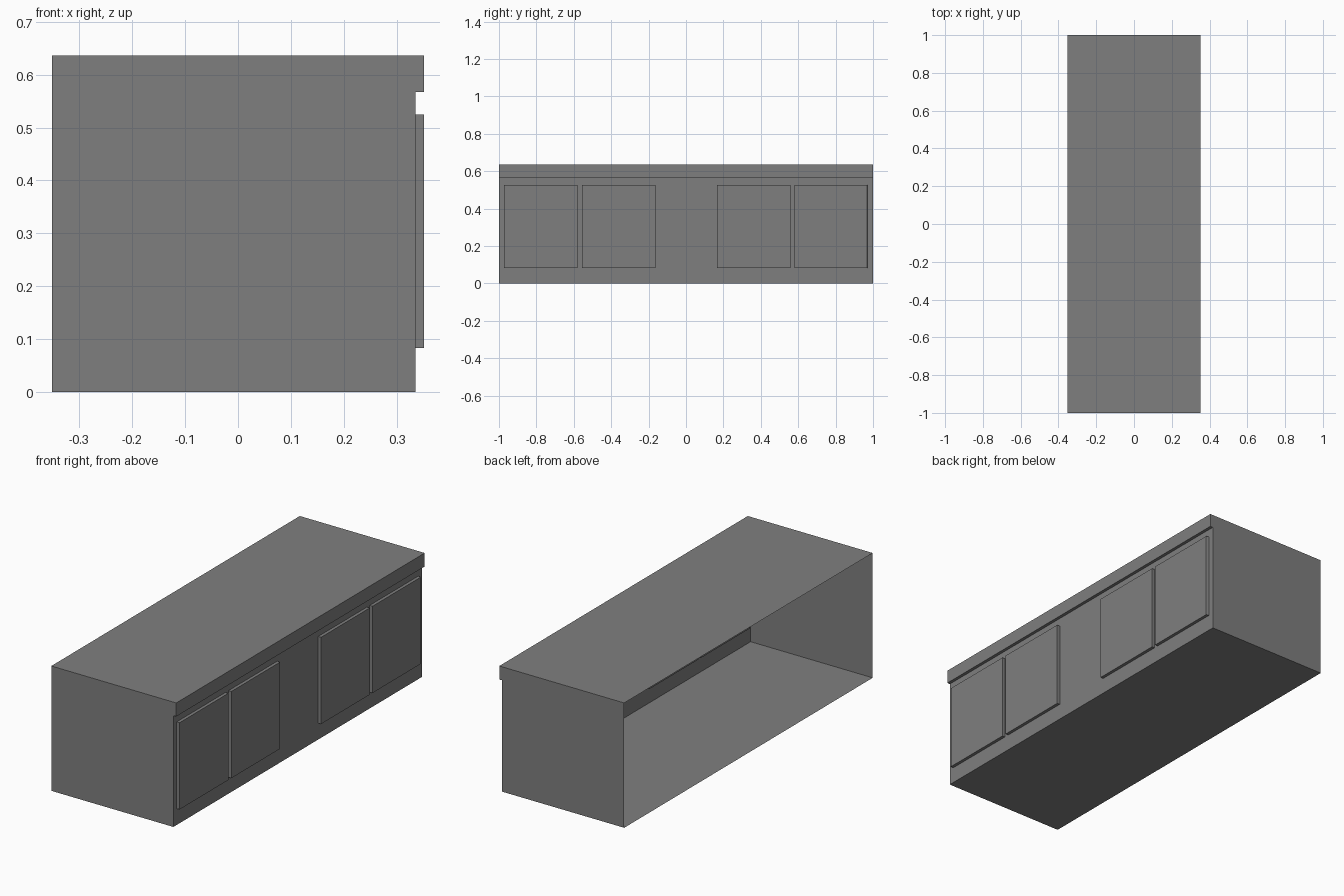
import bpy, bmesh

if "Cube" in bpy.data.objects:
    bpy.data.objects.remove(bpy.data.objects["Cube"])

grey = bpy.data.materials.new("mid_grey")
grey.diffuse_color = (0.212, 0.212, 0.212, 1)
grey.use_nodes = True
grey.node_tree.nodes["Principled BSDF"].inputs["Base Color"].default_value = grey.diffuse_color

BACK, PANEL, FRONT = -0.352, 0.336, 0.352
LIP_Z, TOP_Z = 0.567, 0.636


def finish(bm, name):
    me = bpy.data.meshes.new(name)
    bm.to_mesh(me)
    bm.free()
    me.materials.append(grey)
    ob = bpy.data.objects.new(name, me)
    bpy.context.collection.objects.link(ob)
    return ob


# Counter shell: side profile with overhanging lip, extruded, open at the back
profile = [(BACK, 0), (PANEL, 0), (PANEL, LIP_Z), (FRONT, LIP_Z),
           (FRONT, TOP_Z), (BACK, TOP_Z)]
bm = bmesh.new()
end = bm.faces.new([bm.verts.new((x, -1, z)) for x, z in profile])
ext = bmesh.ops.extrude_face_region(bm, geom=[end], use_keep_orig=True)
bmesh.ops.translate(bm, vec=(0, 2, 0),
                    verts=[g for g in ext["geom"] if isinstance(g, bmesh.types.BMVert)])
bmesh.ops.recalc_face_normals(bm, faces=bm.faces)
bm.normal_update()
bmesh.ops.delete(bm, geom=[f for f in bm.faces if f.normal.x < -0.9], context='FACES_ONLY')
finish(bm, "counter_shell")


# Door panels, set through the front sheet
def door(name, y0, y1, taper=0.0):
    bm = bmesh.new()
    bmesh.ops.create_cube(bm, size=1)
    for v in bm.verts:
        s = v.co.copy()
        v.co.x = FRONT if s.x > 0 else 0.320
        v.co.y = y1 if s.y > 0 else y0
        v.co.z = 0.525 if s.z > 0 else 0.083
        if s.x > 0 and s.y > 0:
            v.co.y -= taper
    finish(bm, name)


door("door_1", -0.973, -0.580)
door("door_2", -0.556, -0.164)
door("door_3", 0.166, 0.558)
door("door_4", 0.580, 0.975, taper=0.007)
